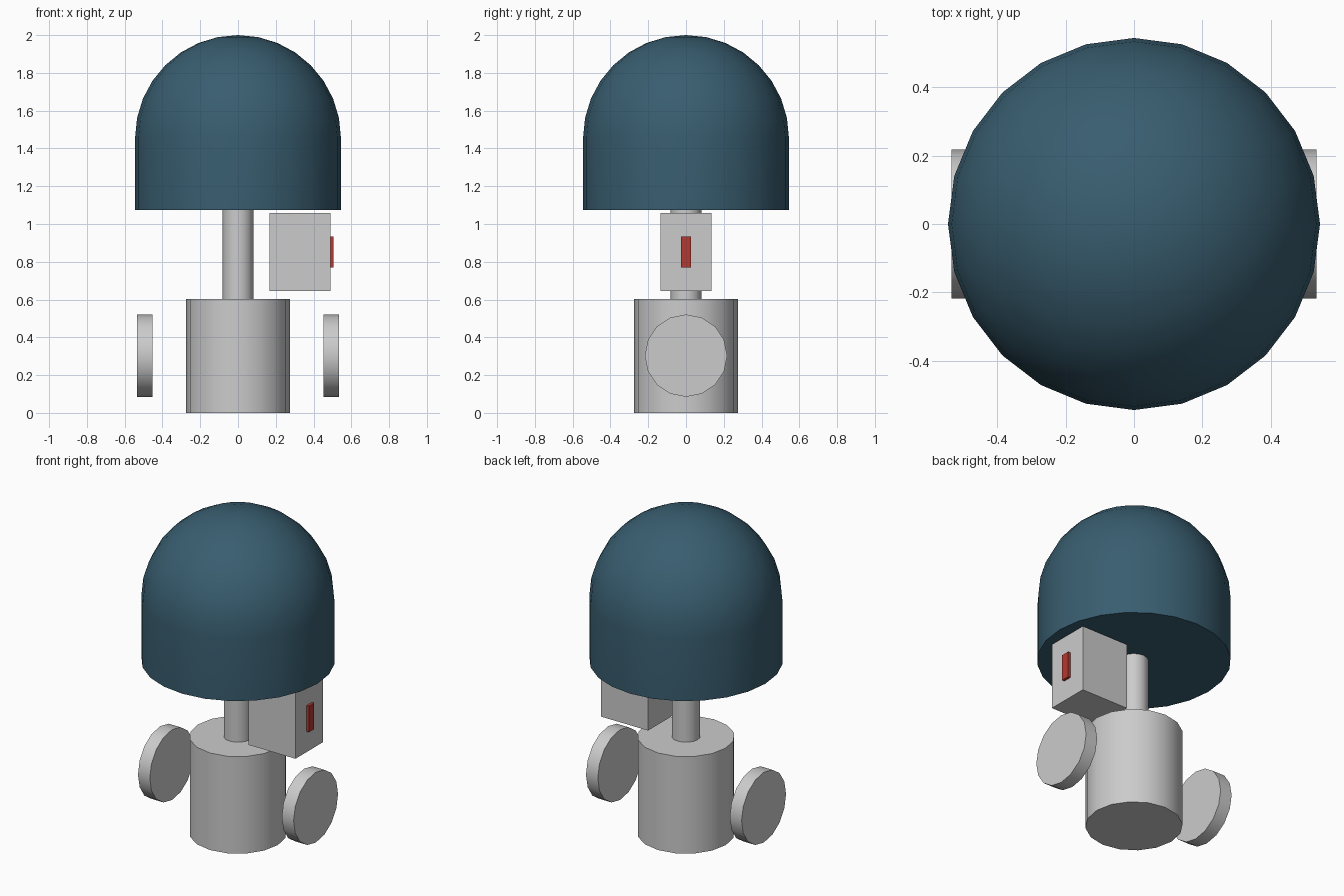
import bpy, bmesh
from math import pi, sin, cos, radians

if "Cube" in bpy.data.objects:
    bpy.data.objects.remove(bpy.data.objects["Cube"])


def finish(obj, name, mat=None, smooth=True):
    obj.name = name
    if mat:
        obj.data.materials.append(mat)
    if smooth:
        bpy.ops.object.select_all(action='DESELECT')
        obj.select_set(True)
        bpy.context.view_layer.objects.active = obj
        bpy.ops.object.shade_smooth_by_angle(angle=radians(35))
    return obj


def colour(name, rgb):
    m = bpy.data.materials.new(name)
    m.diffuse_color = (*rgb, 1)
    m.use_nodes = True
    m.node_tree.nodes["Principled BSDF"].inputs["Base Color"].default_value = m.diffuse_color
    return m


def cylinder(name, r, depth, loc, sides=16, rot=(0, 0, 0)):
    bpy.ops.mesh.primitive_cylinder_add(vertices=sides, radius=r, depth=depth,
                                        location=loc, rotation=rot)
    return finish(bpy.context.object, name)


def box(name, lo, hi, mat=None):
    bpy.ops.mesh.primitive_cube_add(size=1, location=[(a + b) / 2 for a, b in zip(lo, hi)])
    obj = bpy.context.object
    obj.scale = [b - a for a, b in zip(lo, hi)]
    return finish(obj, name, mat, smooth=False)


def lathe(name, profile, sides, mat):
    bm = bmesh.new()
    vs = [bm.verts.new((r, 0, z)) for r, z in profile]
    es = [bm.edges.new(p) for p in zip(vs, vs[1:])]
    bmesh.ops.spin(bm, geom=vs + es, cent=(0, 0, 0), axis=(0, 0, 1),
                   angle=2 * pi, steps=sides, use_duplicate=False)
    bmesh.ops.remove_doubles(bm, verts=bm.verts, dist=1e-4)
    bmesh.ops.recalc_face_normals(bm, faces=bm.faces)
    me = bpy.data.meshes.new(name)
    bm.to_mesh(me)
    bm.free()
    obj = bpy.data.objects.new(name, me)
    bpy.context.collection.objects.link(obj)
    return finish(obj, name, mat)


teal = colour("teal", (0.04, 0.11, 0.16))
red = colour("red", (0.45, 0.04, 0.03))

# Domed cover: flat underside, straight wall, hemisphere
R, Z, RINGS = 0.545, 1.455, 8
arc = [(R * cos(a), Z + R * sin(a)) for a in (i * pi / 2 / RINGS for i in range(RINGS + 1))]
lathe("dome_cover", [(0, 1.073), (R, 1.073)] + arc, 24, teal)

# Base and post
cylinder("base", 0.274, 0.602, (0, 0, 0.301))
cylinder("post", 0.081, 0.473, (0, 0, 0.8375))

# Side discs
for side, name in ((-1, "disc_left"), (1, "disc_right")):
    cylinder(name, 0.218, 0.081, (side * 0.4935, 0, 0.303), rot=(0, pi / 2, 0))

# Side box with indicator
box("side_box", (0.166, -0.135, 0.644), (0.489, 0.135, 1.057))
box("indicator", (0.487, -0.026, 0.771), (0.505, 0.026, 0.933), red)
